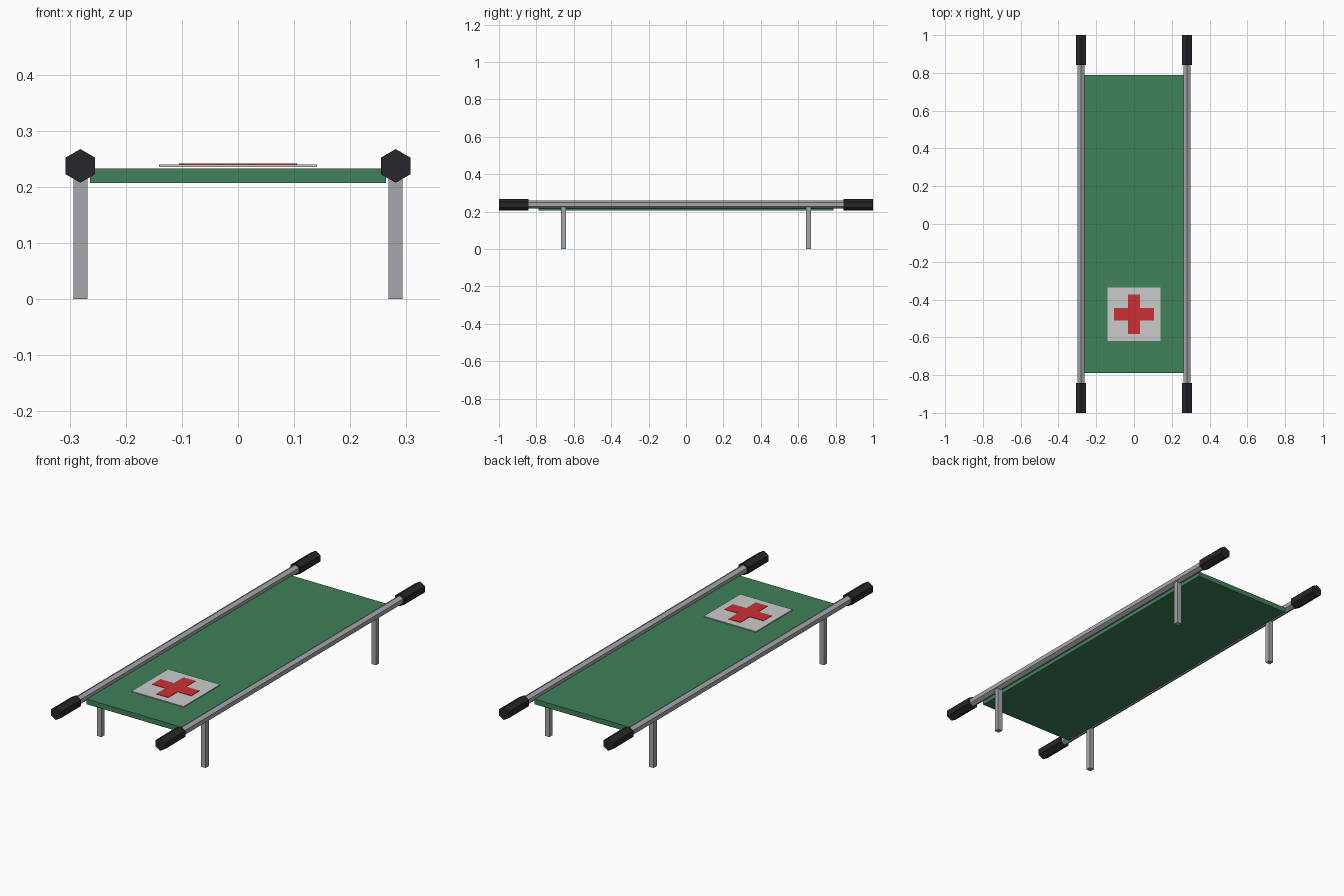
import bpy, bmesh, math

if "Cube" in bpy.data.objects:
    bpy.data.objects.remove(bpy.data.objects["Cube"])

def material(name, rgb):
    m = bpy.data.materials.new(name)
    m.diffuse_color = (*rgb, 1)
    m.use_nodes = True
    m.node_tree.nodes["Principled BSDF"].inputs["Base Color"].default_value = m.diffuse_color
    return m

GREEN = material("green_canvas", (0.05, 0.22, 0.10))
BLACK = material("black_rubber", (0.02, 0.02, 0.025))
WHITE = material("white_fabric", (0.8, 0.8, 0.78))
RED = material("red_fabric", (0.6, 0.03, 0.035))
METAL = material("grey_metal", (0.38, 0.39, 0.41))

def prism(name, profile, start, depth, mat, axis='z'):
    """Extrude a 2D profile: (x, y) up z, or (x, z) along y."""
    bm = bmesh.new()
    if axis == 'z':
        pts = [(a, b, start) for a, b in profile]
        move = (0, 0, depth)
    else:
        pts = [(a, start, b) for a, b in profile]
        move = (0, depth, 0)
    face = bm.faces.new([bm.verts.new(p) for p in pts])
    new = bmesh.ops.extrude_face_region(bm, geom=[face])["geom"]
    bmesh.ops.translate(bm, vec=move, verts=[v for v in new if isinstance(v, bmesh.types.BMVert)])
    # the start cap stays in the mesh; orient everything outward
    bmesh.ops.recalc_face_normals(bm, faces=bm.faces)
    me = bpy.data.meshes.new(name)
    bm.to_mesh(me)
    bm.free()
    ob = bpy.data.objects.new(name, me)
    bpy.context.collection.objects.link(ob)
    me.materials.append(mat)
    return ob

def rect(cx, cy, w, h):
    return [(cx + sx * w / 2, cy + sy * h / 2)
            for sx, sy in ((-1, -1), (1, -1), (1, 1), (-1, 1))]

def hexagon(cx, cz, r):
    return [(cx + r * math.sin(i * math.pi / 3), cz + r * math.cos(i * math.pi / 3))
            for i in range(6)]

POLE_X, POLE_Z = 0.281, 0.2375

# Canvas bed
prism("canvas", rect(0, 0, 0.527, 1.576), 0.2075, 0.025, GREEN)

# Poles, handles and legs on both sides
for side, sx in (("left", -1), ("right", 1)):
    x = sx * POLE_X
    prism(f"{side}_pole", hexagon(x, POLE_Z, 0.021), -0.9, 1.8, METAL, 'y')
    for end, sy in (("front", -1), ("back", 1)):
        prism(f"{end}_{side}_handle", hexagon(x, POLE_Z, 0.03),
              sy * 0.843, sy * 0.157, BLACK, 'y')
        prism(f"{end}_{side}_leg", rect(x, sy * 0.655, 0.025, 0.025), 0, 0.225, METAL)

# Medical patch with a raised cross
PATCH_Y = -0.478
prism("patch", rect(0, PATCH_Y, 0.281, 0.281), 0.2355, 0.0045, WHITE)
a, b = 0.032, 0.105
cross = [(a, a), (a, b), (-a, b), (-a, a), (-b, a), (-b, -a),
         (-a, -a), (-a, -b), (a, -b), (a, -a), (b, -a), (b, a)]
prism("cross", [(px, py + PATCH_Y) for px, py in cross], 0.238, 0.004, RED)
